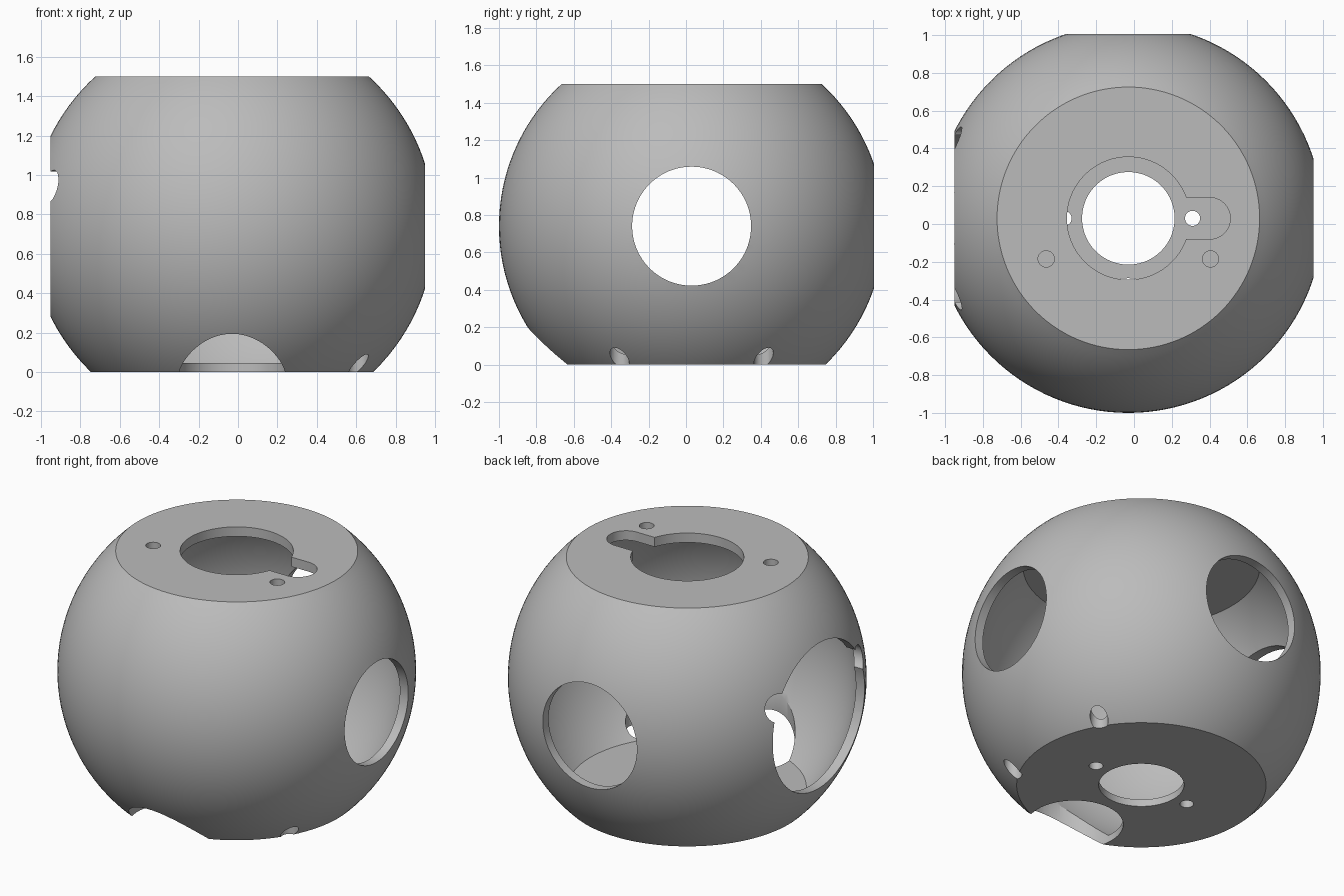
import bpy, bmesh, math
from mathutils import Vector, Matrix

cube = bpy.data.objects.get("Cube")
if cube:
    bpy.data.objects.remove(cube, do_unlink=True)

CENTRE = Vector((-0.03, 0.03, 0.74))
TOP, FLOOR, CEILING = 1.5, 0.045, 1.44

grey = bpy.data.materials.new("plain grey")
grey.use_nodes = True
grey.diffuse_color = (0.5, 0.5, 0.5, 1)
grey.node_tree.nodes["Principled BSDF"].inputs["Base Color"].default_value = (0.5, 0.5, 0.5, 1)


def make_object(name, bm):
    bmesh.ops.recalc_face_normals(bm, faces=bm.faces)
    mesh = bpy.data.meshes.new(name)
    bm.to_mesh(mesh)
    bm.free()
    mesh.materials.append(grey)
    obj = bpy.data.objects.new(name, mesh)
    bpy.context.collection.objects.link(obj)
    return obj


def flat_ended_ball(name, radius, low, high):
    """Ball sliced flat at two heights."""
    bm = bmesh.new()
    bmesh.ops.create_uvsphere(bm, u_segments=128, v_segments=64, radius=radius,
                              matrix=Matrix.Translation(CENTRE))
    for z, side in ((low, -1), (high, 1)):
        cut = bmesh.ops.bisect_plane(bm, geom=bm.verts[:] + bm.edges[:] + bm.faces[:],
                                     plane_co=(0, 0, z), plane_no=(0, 0, side),
                                     clear_outer=True)
        rim = [e for e in cut["geom_cut"] if isinstance(e, bmesh.types.BMEdge)]
        bmesh.ops.holes_fill(bm, edges=rim, sides=0)
    return make_object(name, bm)


def rod(name, start, end, radius, segments=64):
    """Cylinder between two points measured from the ball's vertical axis."""
    a, b = (Vector(p) + Vector((CENTRE.x, CENTRE.y, 0)) for p in (start, end))
    turn = (b - a).to_track_quat('Z', 'Y').to_matrix().to_4x4()
    bm = bmesh.new()
    bmesh.ops.create_cone(bm, cap_ends=True, segments=segments, radius1=radius,
                          radius2=radius, depth=(b - a).length,
                          matrix=Matrix.Translation((a + b) / 2) @ turn)
    return make_object(name, bm)


def upright(name, x, y, radius, low, high, segments=64):
    return rod(name, (x, y, low), (x, y, high), radius, segments)


def slot_box(name, x0, x1, half, low, high):
    bm = bmesh.new()
    size = Matrix.Diagonal((x1 - x0, half * 2, high - low, 1))
    place = Matrix.Translation((CENTRE.x + (x0 + x1) / 2, CENTRE.y, (low + high) / 2))
    bmesh.ops.create_cube(bm, size=1, matrix=place @ size)
    return make_object(name, bm)


shell = flat_ended_ball("hollow_ball_shell", 1.03, 0, TOP)
cutters = [flat_ended_ball("cavity", 0.975, FLOOR, CEILING)]

# Side ports
mid = CENTRE.z
cutters += [
    rod("port_left", (0.5, 0, mid), (1.3, 0, mid), 0.318, 96),
    rod("port_back", (0, 0.5, mid), (0, 1.3, mid), 0.33, 96),
    rod("port_right", (-0.5, 0, mid), (-1.3, 0, mid), 0.46, 96),
]
for side in (-1, 1):
    # Rim notches of the large port, and small notches at the bottom edge
    cutters.append(rod("rim_notch", (-0.6, side * 0.4, mid + 0.2),
                       (-1.3, side * 0.4, mid + 0.2), 0.085, 32))
    cutters.append(upright("edge_notch", 0.64, side * 0.385, 0.052, -0.1, 0.3, 32))
    # Screw holes in the top and the floor
    cutters.append(upright("top_hole", side * 0.435, -0.215, 0.043, 1.3, 1.6, 32))
    cutters.append(upright("floor_hole", side * 0.34, 0, 0.04, -0.1, 0.2, 32))

# Top opening with its side slot, floor opening and front cutout
cutters += [
    upright("top_opening", 0, 0, 0.325, 1.3, 1.6, 96),
    slot_box("top_slot", 0.2, 0.43, 0.11, 1.28, 1.62),
    upright("top_slot_end", 0.43, 0, 0.11, 1.3, 1.6),
    upright("floor_opening", 0, 0, 0.245, -0.1, 0.2, 96),
    upright("front_cutout", 0, -0.595, 0.278, -0.1, 0.35, 96),
]

for cutter in cutters:
    mod = shell.modifiers.new(cutter.name, 'BOOLEAN')
    mod.operation = 'DIFFERENCE'
    mod.solver = 'EXACT'
    mod.object = cutter

# Keep the cut result and drop the cutters
bpy.context.view_layer.update()
graph = bpy.context.evaluated_depsgraph_get()
result = bpy.data.meshes.new_from_object(shell.evaluated_get(graph))
shell.modifiers.clear()
shell.data = result
shell.data.materials.clear()
shell.data.materials.append(grey)
for poly in shell.data.polygons:
    poly.material_index = 0
for cutter in cutters:
    bpy.data.objects.remove(cutter, do_unlink=True)

bpy.ops.object.select_all(action='DESELECT')
shell.select_set(True)
bpy.context.view_layer.objects.active = shell
bpy.ops.object.shade_smooth_by_angle(angle=math.radians(30))
